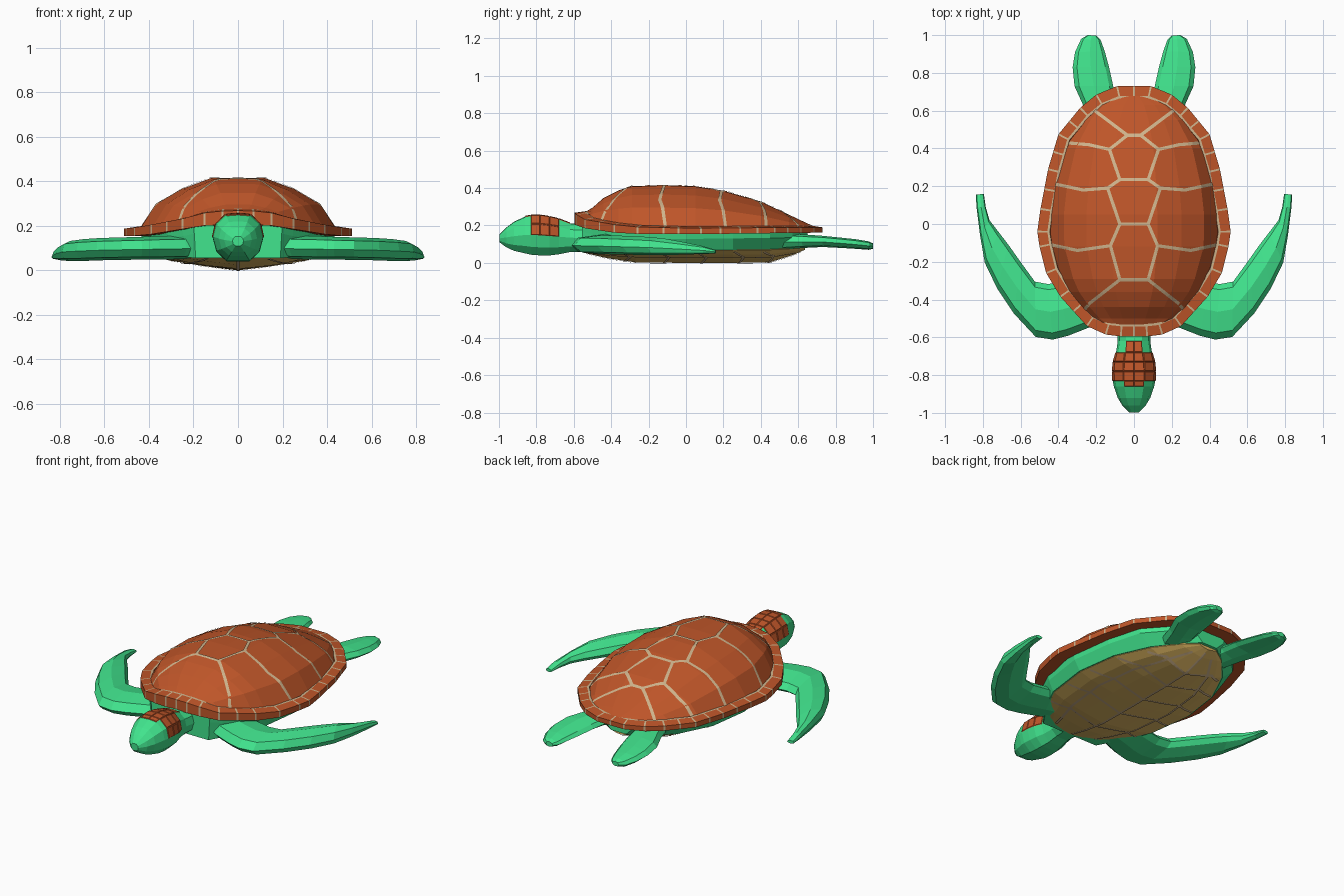
import bpy, bmesh, math
from mathutils import Vector
from mathutils.bvhtree import BVHTree

if "Cube" in bpy.data.objects:
    bpy.data.objects.remove(bpy.data.objects["Cube"])


def material(name, rgb):
    m = bpy.data.materials.new(name)
    m.diffuse_color = (*rgb, 1)
    m.use_nodes = True
    m.node_tree.nodes["Principled BSDF"].inputs["Base Color"].default_value = m.diffuse_color
    return m


ORANGE = material("shell orange", (0.52, 0.092, 0.022))
CREAM = material("seam cream", (0.62, 0.45, 0.26))
GREEN = material("skin green", (0.053, 0.78, 0.27))
BROWN = material("belly tan", (0.76, 0.49, 0.125))


def finish(bm, name, mats):
    me = bpy.data.meshes.new(name)
    bm.to_mesh(me)
    ob = bpy.data.objects.new(name, me)
    bpy.context.collection.objects.link(ob)
    for m in mats:
        me.materials.append(m)
    return ob


def loft(sections, ring=False, rule=None):
    """Skin closed cross-sections; rule(section, side) picks a material index."""
    bm = bmesh.new()
    rows = [[bm.verts.new(p) for p in s] for s in sections]
    n, k = len(rows), len(rows[0])
    for i in range(n if ring else n - 1):
        for j in range(k):
            a, b = rows[i], rows[(i + 1) % n]
            f = bm.faces.new((a[j], a[(j + 1) % k], b[(j + 1) % k], b[j]))
            if rule:
                f.material_index = rule(i, j)
    if not ring:
        bm.faces.new(rows[0])
        bm.faces.new(rows[-1])
    bmesh.ops.recalc_face_normals(bm, faces=bm.faces)
    return bm


def interp(table, y):
    for (y0, v0), (y1, v1) in zip(table, table[1:]):
        if y <= y1:
            return v0 + (v1 - v0) * max(0, (y - y0) / (y1 - y0))
    return table[-1][1]


def symmetric(half):
    """Close a right-hand profile (top to bottom) with its mirror image."""
    return half + [(-x, y, z) for x, y, z in reversed(half) if x > 1e-6]


def seams(name, lines, target, side, width, mat):
    """Thin strips laid on a surface, mirrored left and right."""
    tree = BVHTree.FromBMesh(target)
    bm = bmesh.new()
    for sx in (1, -1):
        for line in lines:
            pts = [Vector((x * sx, y)) for x, y in line]
            for a, b in zip(pts, pts[1:]):
                d = (b - a).normalized()
                perp = Vector((-d.y, d.x)) * width / 2
                a2, b2 = a - d * width * 0.3, b + d * width * 0.3
                steps = max(2, math.ceil((b - a).length / 0.025))
                prev = None
                for i in range(steps + 1):
                    c = a2.lerp(b2, i / steps)
                    row = []
                    for p in (c - perp, c, c + perp):
                        hit = tree.ray_cast(Vector((p.x, p.y, 2 * side)), Vector((0, 0, -side)))[0]
                        hit = hit or tree.find_nearest(Vector((p.x, p.y, 0.19 if side > 0 else 0.05)))[0]
                        row.append(bm.verts.new(hit + Vector((0, 0, 0.004 * side))))
                    if prev:
                        for j in (0, 1):
                            f = bm.faces.new((prev[j], row[j], row[j + 1], prev[j + 1]))
                            f.normal_update()
                            if f.normal.z * side < 0:
                                f.normal_flip()
                    prev = row
    finish(bm, name, [mat])


# Shell dome: y, half width, base height, crest height
DOME = [(-.55, .14, .25, .266), (-.50, .22, .23, .295), (-.44, .285, .208, .348),
        (-.36, .352, .192, .388), (-.29, .39, .182, .41), (-.12, .447, .175, .416),
        (.05, .45, .175, .41), (.20, .43, .175, .386), (.40, .375, .175, .328),
        (.55, .28, .18, .258), (.63, .195, .185, .22), (.678, .085, .188, .198)]
SHAPE = [(0, 1), (.275, .99), (.56, .79), (.825, .5), (1, 0)]
dome = loft([symmetric([(w * u, y, b + (c - b) * v) for u, v in SHAPE]) for y, w, b, c in DOME])
finish(dome, "shell_dome", [ORANGE])

# Scute seams on the dome
spine = [(.035, .47), (.13, .395), (.075, .235), (.14, .19), (.075, 0), (.125, -.115), (.075, -.295)]
cross = [[(0, y), (x, y)] for x, y in ((.035, .47), (.075, .235), (.075, 0), (.075, -.295))]
ribs = [[(.035, .47), (.215, .605)], [(.13, .395), (.24, .42), (.355, .43)],
        [(.14, .19), (.27, .18), (.42, .212)], [(.125, -.115), (.30, -.14), (.44, -.11)],
        [(.075, -.295), (.235, -.42), (.26, -.45)]]
seams("shell_seams", [spine] + cross + ribs, dome, 1, .017, CREAM)

# Shell rim: ring of marginal plates separated by narrow seams
half = [(0, .73), (.09, .73), (.2, .685), (.285, .615), (.40, .475), (.455, .29), (.495, .08),
        (.512, -.04), (.5, -.12), (.465, -.26), (.39, -.385), (.25, -.54), (.15, -.585),
        (.07, -.595), (0, -.597)]
outline = [Vector(p) for p in half + [(-x, y) for x, y in reversed(half[1:-1])]]
full = []
for a, b in zip(outline, outline[1:] + outline[:1]):
    full += [a, (a + b) / 2] if (a - b).length > .17 else [a]
count = len(full)
inward = []
for i, p in enumerate(full):
    t = (full[(i + 1) % count] - full[i - 1]).normalized()
    inward.append(Vector((t.y, -t.x)))
    if inward[-1].dot(Vector((0, .05)) - p) < 0:
        inward[-1].negate()
TOP = [(-.597, .268), (-.585, .258), (-.54, .232), (-.385, .205), (-.26, .192), (0, .186), (.73, .19)]
LOW = [(-.597, .205), (-.54, .185), (-.385, .162), (-.26, .155), (0, .153), (.73, .162)]


def rim_section(p, n):
    hi, lo = interp(TOP, p.y), interp(LOW, p.y)
    spots = [(0, lo), (0, hi), (.053, hi + .008), (.066, hi + .009), (.075, lo)]
    return [(p.x + n.x * d, p.y + n.y * d, z) for d, z in spots]


rim = []
for i in range(count):
    j = (i + 1) % count
    g = .005 / (full[i] - full[j]).length
    for t in (g, 1 - g):
        rim.append(rim_section(full[i].lerp(full[j], t), inward[i].lerp(inward[j], t)))
finish(loft(rim, True, lambda i, j: 1 if j == 2 or (i % 2 and j < 2) else 0), "shell_rim", [ORANGE, CREAM])

# Belly plate: y, half width, edge height, keel height
BELLY = [(-.55, .17, .066, .055), (-.42, .275, .067, .025), (-.27, .35, .068, .003), (0, .385, .068, 0),
         (.25, .35, .068, 0), (.45, .255, .07, .004), (.58, .145, .076, .045), (.635, .06, .084, .07)]
belly = loft([symmetric([(0, y, e + .03), (w, y, e + .01), (w, y, e), (w * .8, y, k + (e - k) * .65),
                         (w * .4, y, k + (e - k) * .28), (0, y, k)]) for y, w, e, k in BELLY])
finish(belly, "belly_plate", [BROWN])
belly_lines = [[(0, -.53), (0, .61)], [(.14, -.5), (.22, -.27), (.25, 0), (.22, .25), (.15, .45), (.07, .58)]]
belly_lines += [[(0, y), (w * .65, y + .03), (w, y - .02)]
                for y, w in ((-.33, .31), (-.12, .355), (.08, .36), (.28, .33), (.44, .25))]
seams("belly_seams", belly_lines, belly, -1, .015, CREAM)

# Body between belly plate and shell: y, upper half width, lower half width, lower height
BODY = [(-.555, .20, .19, .055), (-.50, .25, .225, .058), (-.42, .32, .285, .064), (-.27, .395, .357, .07),
        (0, .437, .392, .07), (.25, .40, .357, .07), (.45, .34, .262, .073), (.57, .23, .155, .08),
        (.65, .10, .05, .09)]
finish(loft([symmetric([(w, y, interp(LOW, y) + .012), (w * .98, y, interp(LOW, y) - .025),
                        (lw, y, z)]) for y, w, lw, z in BODY]), "body", [GREEN])

# Head and neck: y, half width, bottom, top
HEAD = [(-.997, .025, .11, .152), (-.96, .062, .083, .19), (-.92, .086, .065, .22), (-.86, .107, .051, .248),
        (-.83, .113, .044, .254), (-.78, .114, .04, .255), (-.73, .11, .04, .247), (-.68, .095, .046, .235),
        (-.62, .086, .058, .212), (-.45, .10, .06, .2)]
OVAL = [(0, 1), (.48, .98), (.88, .78), (1, .5), (.85, .2), (.45, 0)]
head = loft([symmetric([(w * u, y, b + (t - b) * v) for u, v in OVAL]) for y, w, b, t in HEAD])

# Raised scales on the crown, reaching further along the middle than the sides
scales = []
for f in head.faces:
    c = f.calc_center_median()
    front, back = (-.86, -.62) if abs(c.x) < .04 else (-.83, -.68)
    if front < c.y < back and c.z > .15:
        f.material_index = 1
        scales.append(f)
bmesh.ops.inset_individual(head, faces=scales, thickness=.004, depth=.004)
finish(head, "head", [GREEN, ORANGE])

# Flippers: leading x, y, trailing x, y, bottom, top
FRONT = [(.14, -.49, .22, -.31, .055, .165), (.23, -.545, .33, -.30, .05, .155),
         (.35, -.592, .40, -.31, .048, .153), (.43, -.612, .455, -.318, .048, .15),
         (.52, -.598, .525, -.305, .047, .148), (.635, -.475, .605, -.195, .045, .145),
         (.725, -.34, .665, -.11, .042, .14), (.79, -.205, .715, -.045, .042, .132),
         (.815, -.06, .765, .02, .044, .113), (.834, .09, .785, .09, .048, .09),
         (.837, .155, .795, .16, .05, .07)]
REAR = [(.22, .48, .06, .52, .07, .16), (.265, .62, .095, .64, .08, .152), (.315, .73, .11, .73, .085, .145),
        (.325, .83, .132, .83, .08, .135), (.312, .91, .155, .915, .075, .126),
        (.28, .98, .177, .975, .07, .115), (.245, 1.0, .20, .998, .075, .105)]
BLADE = [(0, .45), (.12, .85), (.5, 1), (.9, .78), (1, .45), (.88, .2), (.5, 0), (.12, .12)]
for name, rows in (("front_flipper", FRONT), ("rear_flipper", REAR)):
    for label, sx in (("right", 1), ("left", -1)):
        finish(loft([[(sx * (ax + (bx - ax) * u), ay + (by - ay) * u, lo + (hi - lo) * v) for u, v in BLADE]
                     for ax, ay, bx, by, lo, hi in rows]), f"{name}_{label}", [GREEN])
